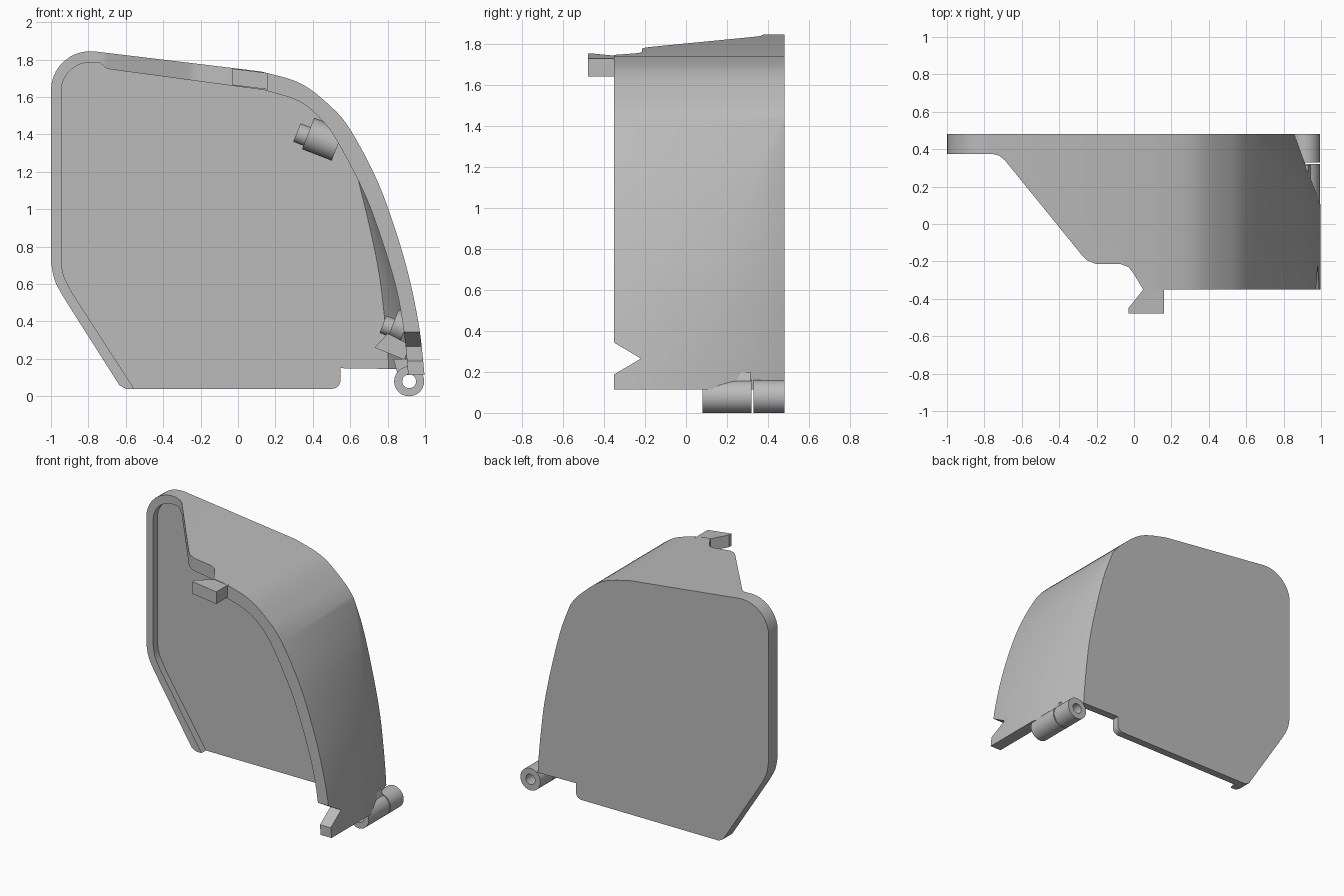
import bpy, bmesh, math
from mathutils import Vector, Matrix

cube = bpy.data.objects.get("Cube")
if cube:
    bpy.data.objects.remove(cube, do_unlink=True)

grey = bpy.data.materials.new("plain grey")
grey.use_nodes = True
grey.diffuse_color = (0.5, 0.5, 0.5, 1)
grey.node_tree.nodes["Principled BSDF"].inputs["Base Color"].default_value = (0.5, 0.5, 0.5, 1)


def spline(pts, steps=6):
    """Smooth curve through the given points."""
    p = [Vector(q) for q in [pts[0]] + pts + [pts[-1]]]
    out = []
    for a, b, c, d in zip(p, p[1:], p[2:], p[3:]):
        for k in range(steps):
            t = k / steps
            out.append(0.5 * (2 * b + (c - a) * t + (2 * a - 5 * b + 4 * c - d) * t * t
                              + (3 * b - a - 3 * c + d) * t ** 3))
    return [tuple(v) for v in out] + [pts[-1]]


def arc(cx, cz, r, start, end, n=10):
    angles = [math.radians(start + (end - start) * k / n) for k in range(n + 1)]
    return [(cx + r * math.cos(a), cz + r * math.sin(a)) for a in angles]


def prism(name, pts, place, low, high):
    """Extrude a 2D outline; place(u, v, w) maps outline and depth to space."""
    bm = bmesh.new()
    ends = [[bm.verts.new(place(u, v, w)) for u, v in pts] for w in (low, high)]
    n = len(pts)
    for ring in ends:
        bm.faces.new(ring)
    for i in range(n):
        j = (i + 1) % n
        bm.faces.new((ends[0][i], ends[0][j], ends[1][j], ends[1][i]))
    bmesh.ops.recalc_face_normals(bm, faces=bm.faces)
    mesh = bpy.data.meshes.new(name)
    bm.to_mesh(mesh)
    bm.free()
    mesh.materials.append(grey)
    ob = bpy.data.objects.new(name, mesh)
    bpy.context.collection.objects.link(ob)
    return ob


def activate(ob):
    bpy.ops.object.select_all(action='DESELECT')
    ob.select_set(True)
    bpy.context.view_layer.objects.active = ob


def combine(ob, tool, operation):
    mod = ob.modifiers.new(operation.lower(), 'BOOLEAN')
    mod.operation, mod.object, mod.solver = operation, tool, 'EXACT'
    activate(ob)
    bpy.ops.object.modifier_apply(modifier=mod.name)
    bpy.data.objects.remove(tool, do_unlink=True)


def smooth(ob):
    activate(ob)
    bpy.ops.object.shade_smooth_by_angle(angle=math.radians(28))


def along_y(u, v, w):
    return (u, w, v)


def along_z(u, v, w):
    return (u, v, w)


def along_x(u, v, w):
    return (w, u, v)


BACK, FRONT = 0.48, -0.35


def slanted(u, v, w):
    return (u + (BACK - w) * 0.37, w, v)


def taper(shift):
    """Solid whose right side leans inward toward the back."""
    edge = spline([(0.5, 1.7), (0.585, 1.46), (0.68, 1.2), (0.785, 0.76),
                   (0.83, 0.45), (0.858, 0.1), (0.86, -0.3)])
    pts = [(-3, -0.3), (-3, 3), (0.5, 3)] + edge
    return prism("taper", [(x - shift, z) for x, z in pts], slanted, -0.8, 0.6)


# Outer body outline, clockwise from the lower left
outer = ([(-0.6, 0.04), (-0.635, 0.06)]
         + spline([(-0.93, 0.525), (-0.98, 0.62), (-1, 0.72)], 5)
         + arc(-0.79, 1.635, 0.21, 180, 83)
         + spline([(0.12, 1.737), (0.33, 1.675), (0.49, 1.555), (0.6, 1.426), (0.74, 1.163),
                   (0.84, 0.895), (0.917, 0.627), (0.97, 0.36), (0.997, 0.115)])
         + [(0.9, 0.115), (0.89, 0.145), (0.548, 0.15)] + arc(0.503, 0.085, 0.045, 0, -90, 5))
inner = ([(-0.46, -0.1), (-0.555, 0.04)]
         + spline([(-0.885, 0.55), (-0.93, 0.64), (-0.945, 0.72)], 5)
         + arc(-0.79, 1.63, 0.155, 180, 90) + [(-0.74, 1.785), (-0.7, 1.75)]
         + spline([(0.14, 1.637), (0.33, 1.575), (0.46, 1.464), (0.553, 1.324), (0.676, 1.083),
                   (0.757, 0.87), (0.84, 0.6), (0.885, 0.36), (0.91, 0.1), (0.91, -0.1)]))

shell = prism("cover_shell", outer, along_y, FRONT, BACK)
combine(shell, taper(0), 'INTERSECT')
cavity = prism("cavity", inner, along_y, -0.7, 0.425)
combine(cavity, taper(0.07), 'INTERSECT')
combine(shell, cavity, 'DIFFERENCE')

# Sloping front edge of the top wall, low rim on the lower left, side notch
sweep = [(-1.3, 0.375), (-0.76, 0.375), (-0.72, 0.365), (-0.69, 0.34), (-0.28, -0.165),
         (-0.25, -0.195), (-0.2, -0.215), (-0.07, -0.215), (-0.03, -0.23), (-0.005, -0.26),
         (0.05, -0.352), (0.05, -1), (-1.3, -1)]
combine(shell, prism("sweep", sweep, along_z, 0.9, 2.2), 'DIFFERENCE')
low_rim = [(-1.3, 0.375), (0.6, 0.375), (0.6, -1), (-1.3, -1)]
combine(shell, prism("low_rim", low_rim, along_z, -0.5, 1.0), 'DIFFERENCE')
notch = [(-0.4, 0.372), (-0.22, 0.265), (-0.4, 0.158)]
combine(shell, prism("notch", notch, along_x, 0.7, 1.2), 'DIFFERENCE')
smooth(shell)

# Hooked tab on the top edge, following the slope of the wall
prism("top_tab", [(0.05, -0.35), (-0.03, -0.45), (-0.03, -0.478), (0.16, -0.478),
                  (0.16, -0.33), (0.06, -0.33)],
      lambda u, v, w: (u, v, w - 0.125 * u), 1.66, 1.748)

# Hinge barrels with a through hole
for name, low, high in (("hinge_barrel_front", 0.08, 0.32), ("hinge_barrel_back", 0.328, 0.48)):
    barrel = prism(name, arc(0.915, 0.08, 0.08, 0, 352.5, 47), along_y, low, high)
    hole = prism("hole", arc(0.915, 0.08, 0.037, 0, 345, 23), along_y, -0.1, 0.7)
    combine(barrel, hole, 'DIFFERENCE')
    smooth(barrel)
prism("hinge_web", [(0.85, 0.13), (0.83, 0.2), (0.93, 0.2), (0.95, 0.13)], along_y, 0.14, 0.315)


# Stepped studs inside the right wall
def rod(name, tip, length, radius, depth):
    axis = Vector((0.93, 0, -0.36)).normalized()
    bpy.ops.mesh.primitive_cylinder_add(vertices=32, radius=radius, depth=length)
    ob = bpy.context.object
    ob.name = name
    centre = Vector((tip[0], depth, tip[1])) + axis * length / 2
    ob.matrix_world = Matrix.Translation(centre) @ axis.to_track_quat('Z', 'Y').to_matrix().to_4x4()
    ob.data.materials.append(grey)
    smooth(ob)


rod("upper_stud_tip", (0.315, 1.41), 0.15, 0.053, 0.1)
rod("upper_stud_base", (0.375, 1.405), 0.17, 0.09, 0.1)
rod("lower_stud_tip", (0.775, 0.385), 0.12, 0.05, 0.0)
rod("lower_stud_base", (0.83, 0.39), 0.07, 0.08, 0.0)

# Small bracket under the lower stud
prism("lower_bracket", [(0.73, 0.26), (0.8, 0.335), (0.92, 0.275), (0.89, 0.195)],
      along_y, -0.05, 0.06)
